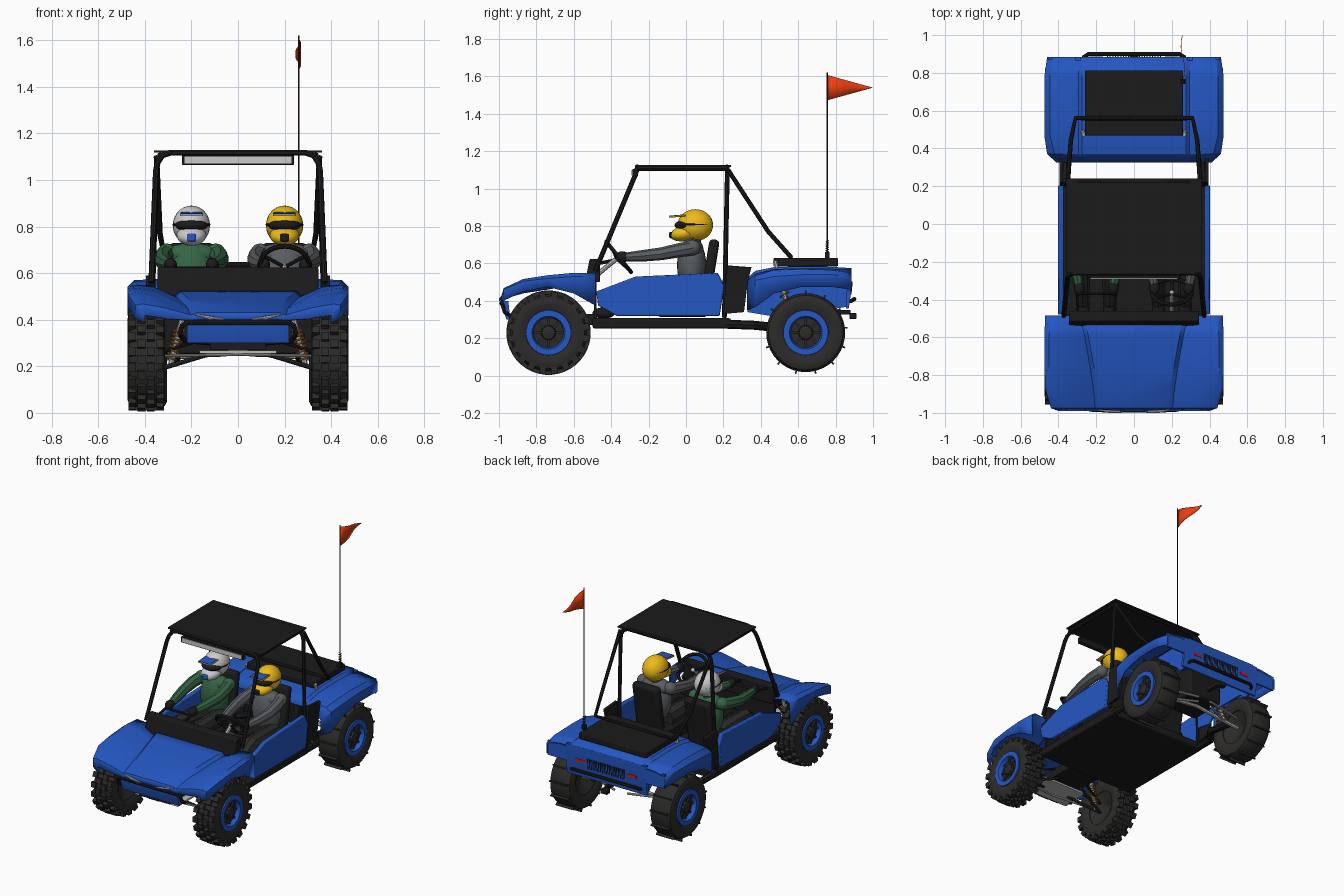
import bpy, bmesh
from math import sin, cos, pi
from mathutils import Matrix, Vector

if "Cube" in bpy.data.objects:
    bpy.data.objects.remove(bpy.data.objects["Cube"])

COL = dict(blue=(.018, .095, .54), black=(.011, .011, .011), rubber=(.025, .024, .023), yellow=(.85, .5, .01),
           white=(.75, .75, .75), green=(.035, .13, .06), suit=(.1, .11, .12), orange=(.85, .05, .005),
           red=(.6, .01, .01), steel=(.5, .5, .5), spring=(.6, .2, .03), pole=(.06, .015, .008))
MAT = {}
for k, c in COL.items():
    MAT[k] = bpy.data.materials.new(k)
    MAT[k].diffuse_color = (*c, 1)


def finish(o, mat, sym=False, bevel=0, solid=0):
    o.data.materials.append(MAT[mat])
    if bevel:
        m = o.modifiers.new("bevel", 'BEVEL')
        m.width, m.segments, m.limit_method = bevel, 2, 'ANGLE'
    if solid:
        o.modifiers.new("thick", 'SOLIDIFY').thickness = solid
    if sym:
        o.modifiers.new("mirror", 'MIRROR')
    return o


def from_bm(name, bm, mat, **kw):
    bmesh.ops.recalc_face_normals(bm, faces=bm.faces)
    me = bpy.data.meshes.new(name)
    bm.to_mesh(me)
    bm.free()
    o = bpy.data.objects.new(name, me)
    bpy.context.collection.objects.link(o)
    return finish(o, mat, **kw)


def cube_in(bm, c, s, rx=0):
    bmesh.ops.create_cube(bm, size=1, matrix=Matrix.Translation(c) @ Matrix.Rotation(rx, 4, 'X') @ Matrix.Diagonal((*s, 1)))


def box(name, c, s, mat, rx=0, **kw):
    bm = bmesh.new()
    cube_in(bm, c, s, rx)
    return from_bm(name, bm, mat, **kw)


def ball(name, c, s, mat, rx=0, **kw):
    bm = bmesh.new()
    bmesh.ops.create_uvsphere(bm, u_segments=24, v_segments=14, radius=1,
                              matrix=Matrix.Translation(c) @ Matrix.Rotation(rx, 4, 'X') @ Matrix.Diagonal((*s, 1)))
    return from_bm(name, bm, mat, **kw)


def prism(name, yz, x0, x1, mat, **kw):
    bm = bmesh.new()
    f = bm.faces.new([bm.verts.new((x0, y, z)) for y, z in yz])
    r = bmesh.ops.extrude_face_region(bm, geom=[f])
    bmesh.ops.translate(bm, vec=(x1 - x0, 0, 0), verts=[v for v in r['geom'] if isinstance(v, bmesh.types.BMVert)])
    return from_bm(name, bm, mat, **kw)


def tube(name, pts, r, mat, radii=None, closed=False, **kw):
    cu = bpy.data.curves.new(name, 'CURVE')
    cu.dimensions, cu.bevel_depth, cu.bevel_resolution, cu.use_fill_caps = '3D', r, 2, True
    sp = cu.splines.new('POLY')
    sp.points.add(len(pts) - 1)
    sp.use_cyclic_u = closed
    for i, p in enumerate(pts):
        sp.points[i].co = (*p, 1)
        sp.points[i].radius = radii[i] if radii else 1
    o = bpy.data.objects.new(name, cu)
    bpy.context.collection.objects.link(o)
    bpy.ops.object.select_all(action='DESELECT')
    o.select_set(True)
    bpy.context.view_layer.objects.active = o
    bpy.ops.object.convert(target='MESH')
    return finish(bpy.context.view_layer.objects.active, mat, **kw)


def lathe_in(bm, prof, c, n=40):
    rings = [[bm.verts.new((c[0] + x, c[1] + r * cos(2 * pi * i / n), c[2] + r * sin(2 * pi * i / n)))
              for i in range(n)] for x, r in prof]
    for a, b in zip(rings, rings[1:]):
        for i in range(n):
            bm.faces.new((a[i], a[(i + 1) % n], b[(i + 1) % n], b[i]))


def shell(name, rows, mat):
    # half skin from cross-section rows (y, xs, zs), mirrored
    bm = bmesh.new()
    g = [[bm.verts.new((x, y, z)) for x, z in zip(xs, zs)] for y, xs, zs in rows]
    for a, b in zip(g, g[1:]):
        for i in range(len(a) - 1):
            bm.faces.new((a[i], b[i], b[i + 1], a[i + 1]))
    from_bm(name, bm, mat, solid=.01, sym=True)


# Bodywork
shell("front_hood_and_fenders", [
    (-.99, (0, .17, .20, .30, .36, .40, .40), (.405, .405, .40, .405, .415, .42, .385)),
    (-.975, (0, .175, .205, .31, .41, .44, .44), (.43, .43, .42, .45, .468, .462, .405)),
    (-.87, (0, .19, .215, .34, .445, .47, .475), (.468, .468, .45, .50, .517, .505, .45)),
    (-.74, (0, .215, .235, .35, .45, .475, .475), (.492, .492, .47, .525, .537, .52, .475)),
    (-.60, (0, .24, .26, .36, .45, .475, .475), (.515, .515, .495, .54, .55, .53, .44)),
    (-.485, (0, .265, .285, .37, .44, .47, .47), (.53, .53, .51, .545, .55, .53, .375))], "blue")
RX = (0, .275, .295, .33, .445, .475, .475)
shell("rear_deck_and_fenders", [
    (.325, (0, .275, .295, .33, .38, .41, .41), (.52, .52, .505, .505, .49, .46, .35)),
    (.37, (0, .275, .295, .33, .42, .46, .46), (.56, .56, .545, .545, .535, .51, .37)),
    (.47, RX, (.58, .58, .565, .57, .565, .53, .44)),
    (.62, RX, (.585, .585, .57, .575, .57, .54, .475)),
    (.78, RX, (.582, .582, .567, .572, .565, .54, .475)),
    (.885, (0, .275, .295, .33, .43, .46, .46), (.575, .575, .56, .565, .55, .53, .46))], "blue")
prism("nose_panel", [(-.985, .40), (-.985, .37), (-.96, .30), (-.94, .30), (-.95, .40)], -.22, .22, "blue")
prism("rear_panel", [(.885, .57), (.885, .46), (.87, .36), (.855, .36), (.865, .57)], -.31, .31, "blue")
box("rear_fender_back", (.38, .877, .5), (.15, .012, .1), "blue", sym=True)
prism("rear_inner_fender", [(.33, .34), (.33, .51), (.40, .56), (.87, .565), (.87, .37), (.81, .36), (.76, .40),
                            (.52, .40), (.45, .32)], .268, .28, "blue", sym=True)
prism("side_tub_panel", [(-.48, .45), (-.27, .53), (.17, .55), (.205, .48), (.18, .32), (-.37, .32), (-.47, .375)],
      .372, .402, "blue", sym=True, bevel=.006)
prism("side_intake_plate", [(.20, .33), (.22, .59), (.35, .58), (.33, .50), (.31, .34)], .375, .395, "black", sym=True)
box("rear_lid", (0, .64, .607), (.52, .345, .045), "black", bevel=.006)
box("floor_pan", (0, -.13, .28), (.76, .74, .055), "black", bevel=.01)
box("front_subframe", (0, -.7, .30), (.24, .45, .06), "black")
prism("dashboard", [(-.54, .50), (-.515, .625), (-.46, .625), (-.46, .50)], -.345, .345, "black", bevel=.006)
box("firewall", (0, -.485, .41), (.70, .015, .24), "black")

# Lights, grille, bumpers
tube("headlight", [(.06, -.996, .402), (.13, -.993, .41), (.19, -.985, .424)], .008, "white", radii=(.4, 1, .3), sym=True)
box("tail_light", (.2, .878, .475), (.07, .02, .02), "red", sym=True)
bm = bmesh.new()
for i in range(21):
    cube_in(bm, (-.14 + i * .014, .878, .47), (.005, .02, .07), -.1)
from_bm("rear_grille_slats", bm, "black")
tube("front_bumper", [(0, -.988, .388), (.215, -.985, .388), (.24, -.98, .375), (.25, -.97, .34), (.23, -.92, .31),
                      (.12, -.85, .30)], .011, "black", sym=True)
tube("rear_bumper", [(0, .90, .41), (.24, .90, .41), (.265, .885, .40), (.265, .84, .39)], .011, "black", sym=True)
box("tow_hitch", (0, .892, .32), (.05, .038, .032), "black", bevel=.004)
box("tow_bar", (0, .82, .34), (.03, .12, .025), "black")
box("front_skid_plate", (0, -.8, .262), (.33, .2, .012), "steel")
box("winch", (0, -.9, .285), (.08, .05, .035), "black")

# Roll cage, roof and light bar
tube("front_cage_hoop", [(.372, -.485, .56), (.352, -.285, 1.04), (.345, -.27, 1.075), (.325, -.262, 1.105),
                         (.29, -.26, 1.117), (0, -.26, 1.117)], .013, "black", sym=True)
tube("main_cage_hoop", [(.375, .205, .31), (.352, .22, 1.04), (.345, .22, 1.075), (.325, .22, 1.105),
                        (.29, .22, 1.117), (0, .22, 1.117)], .013, "black", sym=True)
tube("roof_side_rail", [(.335, -.26, 1.107), (.335, .22, 1.107)], .012, "black", sym=True)
tube("rear_cage_stay", [(.35, .225, 1.10), (.335, .44, .77), (.31, .56, .635), (0, .56, .635)], .012, "black", sym=True)
box("roof", (0, -.01, 1.122), (.72, .5, .01), "black")
box("light_bar_housing", (0, -.272, 1.085), (.48, .03, .042), "black", bevel=.003)
box("light_bar_lens", (0, -.289, 1.085), (.46, .006, .03), "white")

# Steering
N = Vector((0, .77, .635))
U = Vector((0, .635, -.77))
SC = Vector((.2, -.36, .635))
tube("steering_wheel", [SC + Vector((.105, 0, 0)) * cos(a) + U * .105 * sin(a)
                        for a in [2 * pi * i / 28 for i in range(28)]], .011, "black", closed=True)
for i in range(3):
    a = pi / 2 + 2 * pi * i / 3
    tube("steering_spoke", [SC - N * .015, SC + Vector((.1, 0, 0)) * cos(a) + U * .1 * sin(a)], .008, "black")
tube("steering_column", [SC, SC - N * .15], .013, "steel")
tube("grab_handle", [(-.30, -.47, .60), (-.30, -.37, .62), (-.10, -.37, .62), (-.10, -.47, .60)], .009, "black")

# Seats and riders
for x, who, suit, lid in ((.2, "driver", "suit", "yellow"), (-.2, "passenger", "green", "white")):
    box("seat_cushion", (x, -.02, .37), (.25, .28, .11), "black", bevel=.02)
    box("seat_back", (x, .125, .55), (.2, .055, .36), "black", rx=-.16, bevel=.02)
    ball(who + "_torso", (x, .03, .59), (.1, .078, .15), suit)
    ball(who + "_shoulders", (x, .035, .68), (.12, .058, .05), suit)
    tube(who + "_neck", [(x, .04, .68), (x, .04, .76)], .04, suit)
    for s in (-1, 1):
        ball(who + "_shoulder", (x + s * .105, .035, .685), (.042, .042, .042), suit)
        tube(who + "_arm", [(x + s * .108, .035, .683), (x + s * .122, -.04, .67), (x + s * .125, -.13, .652),
                            (x + s * .108, -.24, .64), (x + s * .093, -.32, .635)], .036, suit, radii=(1.1, 1.05, .95, .85, .65))
        ball(who + "_glove", (x + s * .09, -.34, .635), (.028, .038, .03), "black")
        tube(who + "_leg", [(x + s * .06, .02, .46), (x + s * .075, -.12, .475), (x + s * .08, -.25, .48),
                            (x + s * .075, -.34, .42), (x + s * .07, -.42, .35)], .055, "rubber", radii=(1.1, 1, .9, .75, .6))
        ball(who + "_boot", (x + s * .07, -.44, .335), (.035, .06, .03), "black")
    ball(who + "_helmet", (x, .05, .805), (.08, .095, .085), lid)
    ball(who + "_helmet_jaw", (x, -.005, .762), (.064, .08, .042), lid, rx=.2)
    ball(who + "_goggle_strap", (x, .047, .808), (.082, .097, .018), "black")
    ball(who + "_goggles", (x, -.005, .805), (.07, .056, .027), "black")
    box(who + "_helmet_vent", (x, -.075, .752), (.04, .03, .035), "blue" if x < 0 else "black", bevel=.008)
    box(who + "_helmet_peak", (x, -.045, .852), (.1, .09, .008), lid, rx=.08, bevel=.003)
    box(who + "_peak_stripe", (x, -.05, .857), (.09, .075, .004), "blue", rx=.08)

# Wheels (right side built, left mirrored)
def wheel(tag, c, hw, r, front):
    bm = bmesh.new()
    lathe_in(bm, [(-hw * .8, .115), (-hw, .15), (-hw, r - .03), (-hw * .9, r - .012), (-hw * .6, r), (hw * .6, r),
                  (hw * .9, r - .012), (hw, r - .03), (hw, .15), (hw * .85, .118), (-hw * .8, .115)], c)
    n = 20 if front else 13
    for i in range(n):
        # knobs in staggered rows, or full width paddles
        rows = (((-.06, 0), (-.02, .5), (.02, 0), (.06, .5)) if front else ((0, 0),))
        for dx, ph in rows:
            m = Matrix.Translation(c) @ Matrix.Rotation(2 * pi * (i + ph) / n, 4, 'X')
            edge = .005 if abs(dx) > .05 else 0
            size = (.033, .036, .04) if front else (hw * 1.6, .009, .03)
            h = r - edge
            bmesh.ops.create_cube(bm, size=1, matrix=m @ Matrix.Translation((dx, 0, h)) @ Matrix.Diagonal((*size, 1)))
    from_bm(tag + "_tyre", bm, "rubber", sym=True)
    bm = bmesh.new()
    lathe_in(bm, [(hw * .8, .122), (hw * .97, .12), (hw * .97, .088), (hw * .75, .082), (hw * .45, .078)], c)
    from_bm(tag + "_rim", bm, "blue", sym=True)
    bm = bmesh.new()
    lathe_in(bm, [(-hw * .75, .118), (-hw * .2, .03), (-hw * .2, .001)], c)
    lathe_in(bm, [(hw * .6, .082), (hw * .62, .04), (hw * .85, .035), (hw * .9, .025), (hw * .9, .001)], c)
    for i in range(8):
        m = Matrix.Translation(c) @ Matrix.Rotation(pi / 4 * i, 4, 'X') @ Matrix.Translation((hw * .62, 0, .055))
        bmesh.ops.create_cube(bm, size=1, matrix=m @ Matrix.Diagonal((.018, .014, .05, 1)))
    from_bm(tag + "_hub", bm, "rubber", sym=True)


wheel("front", (.394, -.735, .23), .08, .205, True)
wheel("rear", (.388, .64, .23), .083, .211, False)

# Suspension and drivetrain
for y in (-.80, -.66):
    tube("front_lower_arm", [(.1, y, .26), (.33, -.735, .19)], .01, "rubber", sym=True)
    tube("front_upper_arm", [(.11, y, .33), (.33, -.735, .26)], .008, "black", sym=True)
tube("tie_rod", [(0, -.84, .25), (.33, -.80, .245)], .006, "steel", sym=True)
tube("rear_trailing_arm", [(.36, .22, .275), (.355, .36, .27), (.27, .46, .26), (.27, .64, .235)], .024, "black", sym=True)
for y, z in ((.61, .25), (.68, .285)):
    tube("rear_link", [(.05, .72, z), (.31, y, z - .01)], .008, "steel", sym=True)
tube("rear_half_shaft", [(0, .64, .27), (.35, .64, .232)], .013, "steel", sym=True)


def shock(tag, a, b):
    a, b = Vector(a), Vector(b)
    tube(tag + "_shock", [a, b], .012, "steel", sym=True)
    d = (b - a).normalized()
    p = d.orthogonal().normalized()
    q = d.cross(p)
    pts = [a.lerp(b, .2 + .65 * i / 80) + (p * cos(i * .628) + q * sin(i * .628)) * .024 for i in range(81)]
    tube(tag + "_spring", pts, .004, "spring", sym=True)


shock("front", (.24, -.73, .40), (.29, -.735, .20))
shock("rear", (.265, .475, .615), (.305, .58, .25))
box("engine", (0, .60, .39), (.26, .26, .2), "black", bevel=.015)

# Safety flag
tube("flag_pole", [(.26, .755, .63), (.26, .755, 1.62)], .003, "pole")
box("flag_base", (.26, .755, .645), (.025, .025, .03), "black")
tube("flag_pole_spring", [(.26 + .008 * cos(i * .8), .755 + .008 * sin(i * .8), .66 + .0015 * i) for i in range(45)],
     .002, "black")
bm = bmesh.new()
cols = [[bm.verts.new((.26 + .01 * sin(6 * t), .757 + .24 * t, 1.54 + s * .067 * (1 - t * .99))) for s in (-1, 1)]
        for t in [i / 8 for i in range(9)]]
for a, b in zip(cols, cols[1:]):
    bm.faces.new((a[0], b[0], b[1], a[1]))
from_bm("flag", bm, "orange", solid=.003)

bpy.ops.object.select_all(action='SELECT')
bpy.ops.object.shade_smooth_by_angle(angle=.45)

for m in bpy.data.materials:
    if m.users and not m.is_grease_pencil:
        m.use_nodes = True
        m.node_tree.nodes["Principled BSDF"].inputs["Base Color"].default_value = m.diffuse_color
